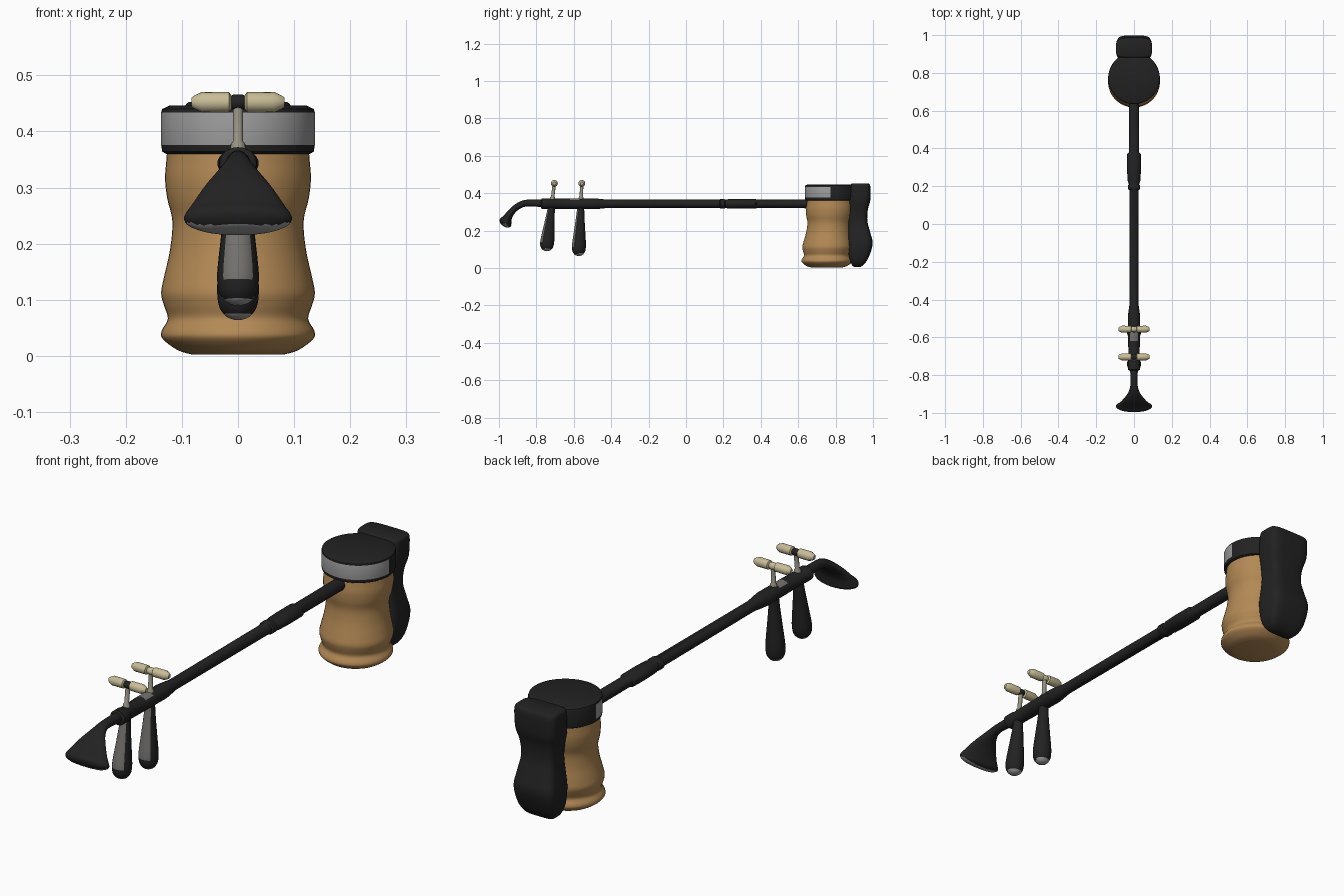
import bpy, bmesh, math
from mathutils import Vector as V

if "Cube" in bpy.data.objects:
    bpy.data.objects.remove(bpy.data.objects["Cube"])


def mat(name, r, g, b):
    m = bpy.data.materials.new(name)
    m.diffuse_color = (r, g, b, 1)
    m.use_nodes = True
    m.node_tree.nodes["Principled BSDF"].inputs["Base Color"].default_value = m.diffuse_color
    return m


BLACK = mat("black lacquer", 0.016, 0.016, 0.016)
WOOD = mat("warm wood", 0.45, 0.25, 0.09)
STEEL = mat("pale metal", 0.33, 0.33, 0.33)
GREY = mat("worn grey", 0.18, 0.17, 0.16)
CREAM = mat("cream bone", 0.58, 0.51, 0.31)
STEM = mat("dull tin", 0.30, 0.28, 0.22)


def loft(name, rows, mats, n=32, p=2.0, rule=None, angle=40):
    """Skin rings given as (centre, u half-axis, v half-axis); p > 2 squares them."""
    bm = bmesh.new()
    rings = []
    for c, u, v in rows:
        ring = []
        for i in range(n):
            a = 2 * math.pi * i / n
            ca, sa = math.cos(a), math.sin(a)
            x = math.copysign(abs(ca) ** (2 / p), ca)
            y = math.copysign(abs(sa) ** (2 / p), sa)
            ring.append(bm.verts.new(V(c) + V(u) * x + V(v) * y))
        rings.append(ring)
    for a, b in zip(rings, rings[1:]):
        for i in range(n):
            j = (i + 1) % n
            bm.faces.new((a[i], a[j], b[j], b[i]))
    bm.faces.new(rings[0])
    bm.faces.new(rings[-1])
    bmesh.ops.recalc_face_normals(bm, faces=bm.faces)
    bm.normal_update()
    if rule:
        for f in bm.faces:
            f.material_index = rule(f.normal, f.calc_center_median())
    me = bpy.data.meshes.new(name)
    bm.to_mesh(me)
    bm.free()
    for m in mats:
        me.materials.append(m)
    ob = bpy.data.objects.new(name, me)
    bpy.context.collection.objects.link(ob)
    bpy.ops.object.select_all(action='DESELECT')
    ob.select_set(True)
    bpy.context.view_layer.objects.active = ob
    bpy.ops.object.shade_smooth_by_angle(angle=math.radians(angle))
    return ob


def turned(start, end, profile):
    """Rings of a turned part: profile holds (distance along axis, radius)."""
    s, d = V(start), (V(end) - V(start)).normalized()
    u = V((1, 0, 0)) if abs(d.x) < 0.9 else V((0, 1, 0))
    v = d.cross(u).normalized()
    return [(s + d * t, u * r, v * r) for t, r in profile]


def smooth(pts, k=4):
    """Catmull-Rom refinement of a list of tuples."""
    out = []
    for i in range(len(pts) - 1):
        q = [pts[max(i - 1, 0)], pts[i], pts[i + 1], pts[min(i + 2, len(pts) - 1)]]
        for s in range(k):
            t = s / k
            out.append(tuple(0.5 * (2 * b + (c - a) * t + (2 * a - 5 * b + 4 * c - d) * t * t
                                    + (3 * b - a - 3 * c + d) * t ** 3)
                             for a, b, c, d in zip(*q)))
    out.append(pts[-1])
    return out


# Wavy wooden sound box, leaning slightly back
box = smooth([(0.002, 0.08), (0.010, 0.107), (0.030, 0.134), (0.045, 0.136), (0.066, 0.125),
              (0.09, 0.132), (0.112, 0.137), (0.14, 0.132), (0.19, 0.121), (0.24, 0.117),
              (0.28, 0.126), (0.315, 0.130), (0.345, 0.128), (0.37, 0.126)])
loft("sound_box", [((0, 0.752 + 0.06 * z, z), (r, 0, 0), (0, r, 0)) for z, r in box],
     [WOOD], n=48)

# Cap band: metal on the front, black elsewhere
cap = [(0.36, 0.128), (0.364, 0.135), (0.376, 0.137), (0.434, 0.137), (0.440, 0.135), (0.446, 0.122)]
loft("cap_band", [((0, 0.772, z), (r, 0, 0), (0, r, 0)) for z, r in cap], [BLACK, STEEL], n=48,
     rule=lambda nr, c: int(nr.y < 0 and 0.376 < c.z < 0.434 and abs(nr.z) < 0.5))

# Waisted block behind the sound box: z, front y, back y, half width
block = smooth([(0.004, 0.90, 0.93, 0.045), (0.02, 0.885, 0.953, 0.068), (0.06, 0.87, 0.978, 0.085),
                (0.13, 0.865, 0.998, 0.092), (0.19, 0.865, 0.985, 0.083), (0.25, 0.865, 0.97, 0.074),
                (0.31, 0.865, 0.972, 0.080), (0.36, 0.868, 0.985, 0.092), (0.42, 0.875, 0.987, 0.095),
                (0.445, 0.88, 0.983, 0.094), (0.452, 0.887, 0.975, 0.088)])
loft("rear_block", [((0, (a + b) / 2, z), (w, 0, 0), (0, (b - a) / 2, 0)) for z, a, b, w in block],
     [BLACK], n=40, p=4.5)

# Neck with collars: y, half width, half height
neck = [(-0.775, 0.026, 0.022), (-0.77, 0.033, 0.029), (-0.735, 0.033, 0.029), (-0.73, 0.029, 0.027),
        (-0.62, 0.031, 0.029), (-0.57, 0.031, 0.029), (-0.49, 0.033, 0.029), (-0.455, 0.028, 0.026),
        (-0.42, 0.023, 0.022), (0.18, 0.025, 0.022), (0.184, 0.033, 0.025), (0.205, 0.033, 0.025),
        (0.21, 0.027, 0.023), (0.23, 0.034, 0.025), (0.29, 0.037, 0.026), (0.37, 0.036, 0.026),
        (0.38, 0.026, 0.023), (0.70, 0.026, 0.024)]
loft("neck", [((0, y, 0.343), (w, 0, 0), (0, 0, h)) for y, w, h in neck], [BLACK, GREY], n=24,
     rule=lambda nr, c: int(nr.z > 0.7 and -0.62 < c.y < -0.57))

# Curved flaring head: y, z, half width, half thickness; domed metal end
head = smooth([(-0.76, 0.345, 0.021, 0.020), (-0.85, 0.347, 0.019, 0.018), (-0.895, 0.332, 0.032, 0.017),
               (-0.93, 0.303, 0.058, 0.018), (-0.952, 0.272, 0.080, 0.023), (-0.962, 0.252, 0.094, 0.032),
               (-0.965, 0.243, 0.096, 0.035), (-0.969, 0.234, 0.088, 0.031), (-0.973, 0.225, 0.060, 0.020),
               (-0.974, 0.222, 0.012, 0.004)])
rows = []
for i, (y, z, w, h) in enumerate(head):
    a, b = head[max(i - 1, 0)], head[min(i + 1, len(head) - 1)]
    d = V((0, b[0] - a[0], b[1] - a[1])).normalized()
    if z < 0.26:
        d = V((0, -0.5, -0.866))
    rows.append(((0, y, z), (w, 0, 0), V((0, -d.z, d.y)) * h))
loft("flared_head", rows, [BLACK, STEEL], n=40,
     rule=lambda nr, c: int(nr.z < -0.6 and nr.y < 0.3 and c.z < 0.25))

# Two tuning pegs with handle, stem and crossbar
for k, (bot, top) in enumerate([((0, -0.748, 0.09), (0, -0.704, 0.452)),
                                ((0, -0.575, 0.064), (0, -0.557, 0.452))], 1):
    L = (V(top) - V(bot)).length
    s = L / 0.38
    handle = smooth([(0, 0.006), (0.006 * s, 0.021), (0.022 * s, 0.033), (0.045 * s, 0.037),
                     (0.075 * s, 0.036), (0.15 * s, 0.028), (0.22 * s, 0.021), (0.27 * s, 0.018)], 3)
    loft(f"peg_handle_{k}", turned(bot, top, handle), [BLACK, GREY, STEEL], n=24,
         rule=lambda nr, c, z=bot[2]: 2 if nr.z < -0.6 else
         int(nr.y < -0.75 and c.z > z + 0.05))
    loft(f"peg_stem_{k}", turned(bot, top, [(0.26 * s, 0.015), (L - 0.075, 0.013),
                                           (L - 0.07, 0.009), (L, 0.009)]), [STEM], n=16)
    loft(f"peg_hub_{k}", turned(V(top) + V((-0.014, 0, 0)), V(top) + V((0.014, 0, 0)),
                                [(0, 0.011), (0.007, 0.014), (0.021, 0.014), (0.028, 0.011)]),
         [BLACK if k == 1 else CREAM], n=16)
    for side, sx in (("left", -1), ("right", 1)):
        bar = [(0, 0.012), (0.004, 0.018), (0.052, 0.0185), (0.066, 0.012), (0.071, 0.008)]
        a = V(top) + V((sx * 0.012, 0, 0))
        loft(f"crossbar_{k}_{side}", turned(a, a + V((sx, 0, 0)), bar), [CREAM], n=16)
